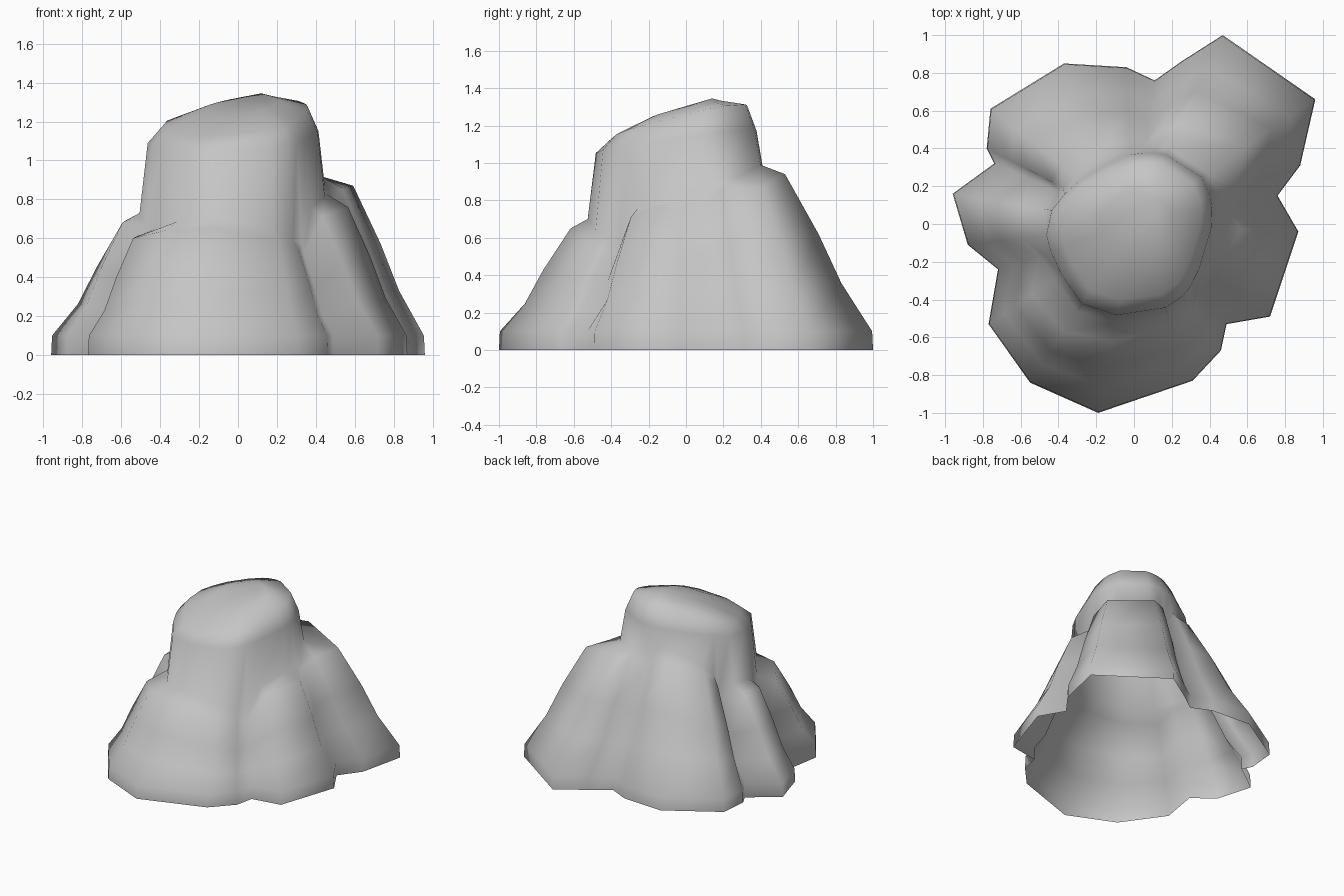
import bpy
import bmesh
import math

if "Cube" in bpy.data.objects:
    bpy.data.objects.remove(bpy.data.objects["Cube"], do_unlink=True)

# Buttress columns around the base: foot x, foot y, shoulder height, shoulder spread
COLUMNS = [
    (-.19, -1, .65, 1.28), (.31, -.83, .59, 1.25), (.46, -.67, .54, 1.2),
    (.49, -.53, .52, 1.12), (.72, -.49, .71, 1.25), (.87, -.04, .76, 1.38),
    (.76, .15, .78, 1.17), (.88, .31, .86, 1.32), (.96, .66, .87, 1.65),
    (.47, 1, .94, 1.45), (.25, .86, .93, 1.32), (.11, .76, .87, 1.14),
    (-.04, .83, .95, 1.2), (-.37, .85, .95, 1.27), (-.76, .61, .86, 1.36),
    (-.78, .40, .77, 1.25), (-.74, .32, .62, 1.18), (-.96, .16, .69, 1.33),
    (-.88, -.11, .68, 1.28), (-.72, -.24, .62, 1.14), (-.77, -.53, .6, 1.4),
    (-.55, -.84, .64, 1.35),
]
# Radius of the upper block, every thirty degrees from +x
NECK = [.41, .44, .41, .37, .34, .38, .47, .46, .51, .48, .47, .41]
# Slope of each buttress: height fraction, inward fraction
SLOPE = [(.38, .36), (.66, .62), (1, 1)]


def neck_point(x, y):
    angle = math.atan2(y, x) % math.tau
    step = angle / math.tau * len(NECK)
    i, f = int(step), step % 1
    r = NECK[i % len(NECK)] * (1 - f) + NECK[(i + 1) % len(NECK)] * f
    return r * math.cos(angle), r * math.sin(angle)


def column(x, y, height, spread):
    nx, ny = neck_point(x, y)
    sx, sy = nx * spread, ny * spread
    points = [(x, y, 0), (x * .995, y * .995, .1)]
    # Buttress slope up to the shoulder
    for h, t in SLOPE:
        points.append((x + (sx - x) * t, y + (sy - y) * t, height * h))
    # Foot of the upper block, its wall and its rounded rim
    points.append((nx * 1.09, ny * 1.09, height + .05))
    points.append((nx, ny, 1.12 + .05 * nx + .13 * ny))
    for k, lift in ((.85, 0), (.45, .055)):
        px, py = nx * k + .04 * (1 - k), ny * k + .04 * (1 - k)
        points.append((px, py, 1.225 + .1 * px + .23 * py + lift))
    return points


# Rock shell, open underneath
bm = bmesh.new()
strips = [[bm.verts.new(p) for p in column(*c)] for c in COLUMNS]
peak = bm.verts.new((.12, .14, 1.345))
for a, b in zip(strips, strips[1:] + strips[:1]):
    for i in range(len(a) - 1):
        bm.faces.new((a[i], b[i], b[i + 1], a[i + 1]))
    bm.faces.new((a[-1], b[-1], peak))
for face in bm.faces:
    face.smooth = True
mesh = bpy.data.meshes.new("rock")
bm.to_mesh(mesh)
bm.free()

rock = bpy.data.objects.new("rock", mesh)
bpy.context.collection.objects.link(rock)

# Plain stone colour
stone = bpy.data.materials.new("stone grey")
stone.use_nodes = True
colour = (.56, .56, .56, 1)
stone.diffuse_color = colour
stone.node_tree.nodes["Principled BSDF"].inputs["Base Color"].default_value = colour
mesh.materials.append(stone)
